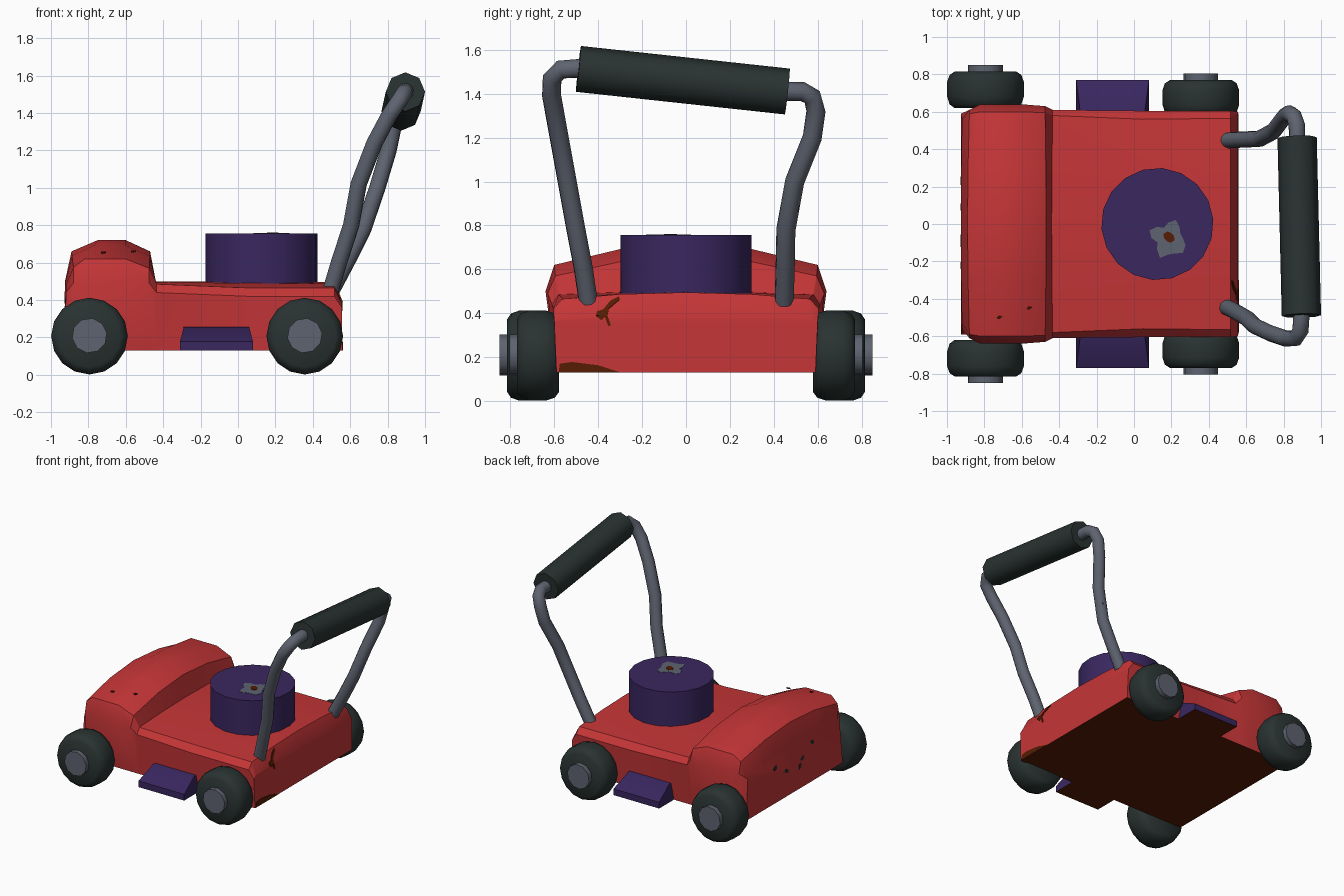
import bpy, bmesh, math
from mathutils import Vector

if "Cube" in bpy.data.objects:
    bpy.data.objects.remove(bpy.data.objects["Cube"])


def material(name, rgb):
    m = bpy.data.materials.new(name)
    m.diffuse_color = (*rgb, 1)
    m.use_nodes = True
    m.node_tree.nodes["Principled BSDF"].inputs["Base Color"].default_value = m.diffuse_color
    return m


RED = material("red paint", (0.56, 0.036, 0.038))
RUST = material("rust brown", (0.092, 0.0115, 0.001))
PURPLE = material("purple plastic", (0.041, 0.020, 0.116))
RUBBER = material("dark rubber", (0.022, 0.033, 0.031))
METAL = material("grey metal", (0.112, 0.125, 0.16))


def make(name, verts, faces, mats, angle=30):
    bm = bmesh.new()
    vs = [bm.verts.new(v) for v in verts]
    for f in faces:
        bm.faces.new([vs[i] for i in f])
    bmesh.ops.recalc_face_normals(bm, faces=bm.faces)
    me = bpy.data.meshes.new(name)
    bm.to_mesh(me)
    bm.free()
    ob = bpy.data.objects.new(name, me)
    bpy.context.collection.objects.link(ob)
    for m in mats:
        me.materials.append(m)
    if len(mats) > 1:  # second colour goes on the underside
        for p in me.polygons:
            p.material_index = 1 if p.normal.z < -.9 else 0
    bpy.ops.object.select_all(action='DESELECT')
    ob.select_set(True)
    bpy.context.view_layer.objects.active = ob
    bpy.ops.object.shade_smooth_by_angle(angle=math.radians(angle))
    return ob


def loft(name, rings, mats, angle=30):
    """Skin equal closed rings and cap both ends."""
    n = len(rings[0])
    faces = [(r * n + i, r * n + (i + 1) % n, (r + 1) * n + (i + 1) % n, (r + 1) * n + i)
             for r in range(len(rings) - 1) for i in range(n)]
    faces += [tuple(range(n)), tuple(range((len(rings) - 1) * n, len(rings) * n))]
    return make(name, [v for r in rings for v in r], faces, mats, angle)


def tube(name, path, radii, sides, mats, angle=50):
    """Round bar along a path, one radius per point."""
    pts = [Vector(p) for p in path]
    rings, u = [], None
    for i, p in enumerate(pts):
        t = (pts[min(i + 1, len(pts) - 1)] - pts[max(i - 1, 0)]).normalized()
        if u is None:
            u = t.orthogonal()
        u = (u - t * u.dot(t)).normalized()
        w = t.cross(u)
        rings.append([p + radii[i] * (u * math.cos(a) + w * math.sin(a))
                      for a in [2 * math.pi * k / sides for k in range(sides)]])
    return loft(name, rings, mats, angle)


# deck and raised hood: a side profile lofted across the width
mid = [(-.925, .5), (-.89, .66), (-.75, .72), (-.6, .72), (-.47, .66),
       (-.44, .5), (.05, .5), (.515, .495), (.555, .39)]
edge = [(-.92, .48), (-.88, .575), (-.82, .62), (-.6, .62), (-.475, .57),
        (-.435, .485), (.05, .465), (.515, .465), (.555, .385)]
edge_y = [.53, .59, .6, .6, .595, .58, .56, .565, .57]
side_z = [.44, .49, .5, .5, .49, .44, .42, .42, .36]
side_y = [.56, .61, .64, .64, .63, .61, .605, .605, .6]
half = [[(x, .59, .13) for x, z in mid[:-1]] + [(.558, .59, .13)],
        [(p[0], y, z) for p, y, z in zip(edge, side_y, side_z)],
        [(p[0], y, p[1]) for p, y in zip(edge, edge_y)],
        [(m[0] * .75 + e[0] * .25, .3, m[1] * .72 + e[1] * .28) for m, e in zip(mid, edge)]]
rows = half + [[(x, 0, z) for x, z in mid]] + [[(x, -y, z) for x, y, z in r] for r in half[::-1]]
C, R = len(mid), len(rows)
faces = [(r * C + c, r * C + c + 1, (r + 1) * C + c + 1, (r + 1) * C + c)
         for r in range(R - 1) for c in range(C - 1)]
faces += [tuple(r * C for r in range(R)), tuple(r * C + C - 1 for r in range(R)),
          tuple(range(C)) + tuple(range(R * C - 1, (R - 1) * C - 1, -1))]
make("mower_body", [v for r in rows for v in r], faces, [RED, RUST], 30)

# engine drum
tube("engine_drum", [(.125, 0, .47), (.125, 0, .757)], [.3, .3], 18, [PURPLE], 40)

# wheels, hubs and side chutes on both sides
for s, side in ((1, "left"), (-1, "right")):
    for where, x, y0, y1, hub in (("front", -.794, .62, .815, .85), ("rear", .357, .578, .77, .805)):
        tube(f"{where}_{side}_wheel",
             [(x, s * y, .207) for y in (y0, y0 + .02, y0 + .06, y1 - .055, y1 - .018, y1)],
             [.165, .192, .205, .205, .192, .165], 16, [RUBBER], 50)
        tube(f"{where}_{side}_hub", [(x, s * (y0 + .02), .21), (x, s * hub, .21)],
             [.094, .094], 10, [METAL], 40)
    wall = [(-.31, .58, .13), (.08, .58, .13), (.06, .58, .255), (-.29, .58, .255)]
    brow = [(-.31, .62, .13), (.08, .62, .13), (.06, .62, .255), (-.29, .62, .255)]
    lip = [(-.31, .77, .13), (.08, .77, .13), (.08, .77, .178), (-.31, .77, .178)]
    loft(f"{side}_chute", [[(x, s * y, z) for x, y, z in r] for r in (wall, brow, lip)],
         [PURPLE, RUST])

# bent handle bar and its grip
bar = [(.495, -.445, .45), (.54, -.467, .6), (.605, -.505, .8), (.645, -.545, 1.02),
       (.73, -.585, 1.24), (.81, -.612, 1.39), (.865, -.61, 1.47), (.89, -.57, 1.51),
       (.895, -.49, 1.515), (.872, .46, 1.41), (.87, .53, 1.41), (.855, .575, 1.385),
       (.83, .592, 1.32), (.805, .575, 1.2), (.745, .495, 1.0), (.67, .455, .78),
       (.59, .452, .62), (.5, .447, .45)]
tube("handle_bar", bar, [.044] * len(bar), 10, [METAL], 60)
tube("handle_grip", [(.895, -.49, 1.513), (.872, .462, 1.41)], [.105, .105], 8, [RUBBER], 50)


def plate(name, points, normal, mat, thick=.003):
    """Thin plate with the given outline."""
    n = Vector(normal).normalized() * thick
    pts = [Vector(p) for p in points]
    loft(name, [[p - n for p in pts], [p + n for p in pts]], [mat])


def patch(name, centre, u, v, radii, mat, turn=0, thick=.003):
    """Thin irregular plate spanned by directions u and v."""
    c, u, v = Vector(centre), Vector(u), Vector(v)
    angles = [turn + 2 * math.pi * i / len(radii) for i in range(len(radii))]
    plate(name, [c + r * (u * math.cos(a) + v * math.sin(a)) for r, a in zip(radii, angles)],
          u.cross(v), mat, thick)


X, Y, Z = (1, 0, 0), (0, 1, 0), (0, 0, 1)
# worn paint and rust on the drum
patch("worn_metal_spot", (.183, -.075, .757), X, Y,
      [.078, .07, .085, .105, .082, .06, .085, .108, .09, .062, .085, .116, .088, .09, .112, .1],
      METAL, 0, .002)
patch("drum_rust_spot", (.187, -.07, .759), X, Y,
      [.035, .027, .025, .031, .035, .027, .025, .031], RUST, -.5, .002)

# rust crack over the rear edge, and corroded lower corner
plate("rear_crack_lower", [(.557, y, z) for y, z in (
    (-.41, .388), (-.385, .368), (-.37, .383), (-.354, .342), (-.342, .345), (-.358, .39))], X, RUST)
plate("rear_crack_upper", [(.556 - (z - .388) * .42, y, z) for y, z in (
    (-.41, .388), (-.358, .388), (-.352, .42), (-.302, .462), (-.305, .475), (-.345, .455),
    (-.378, .415), (-.405, .408))], (1, 0, .42), RUST, .005)
plate("rear_corner_rust", [(.558, y, z) for y, z in (
    (-.58, .131), (-.575, .17), (-.52, .178), (-.4, .163), (-.3, .131))], X, RUST)

# paint chips on the front face, hood and handle
for i, (y, z) in enumerate(((.23, .4), (.09, .325), (-.07, .3), (-.1, .35), (-.22, .43))):
    patch(f"front_chip_{i}", (-.924, y, z), Y, Z, [.024, .013, .018, .022, .013, .02], RUBBER, i)
for i, (x, y, z) in enumerate(((-.72, -.5, .655), (-.56, -.45, .66))):
    patch(f"hood_chip_{i}", (x, y, z), X, (0, 1, .23), [.014, .008, .014, .008], RUST, .3, .004)
patch("handle_chip", (.705, .51, .88), (.28, .15, .94), (.96, .02, -.28),
      [.035, .02, .018, .03, .02, .016], RUBBER, 0, .004)
